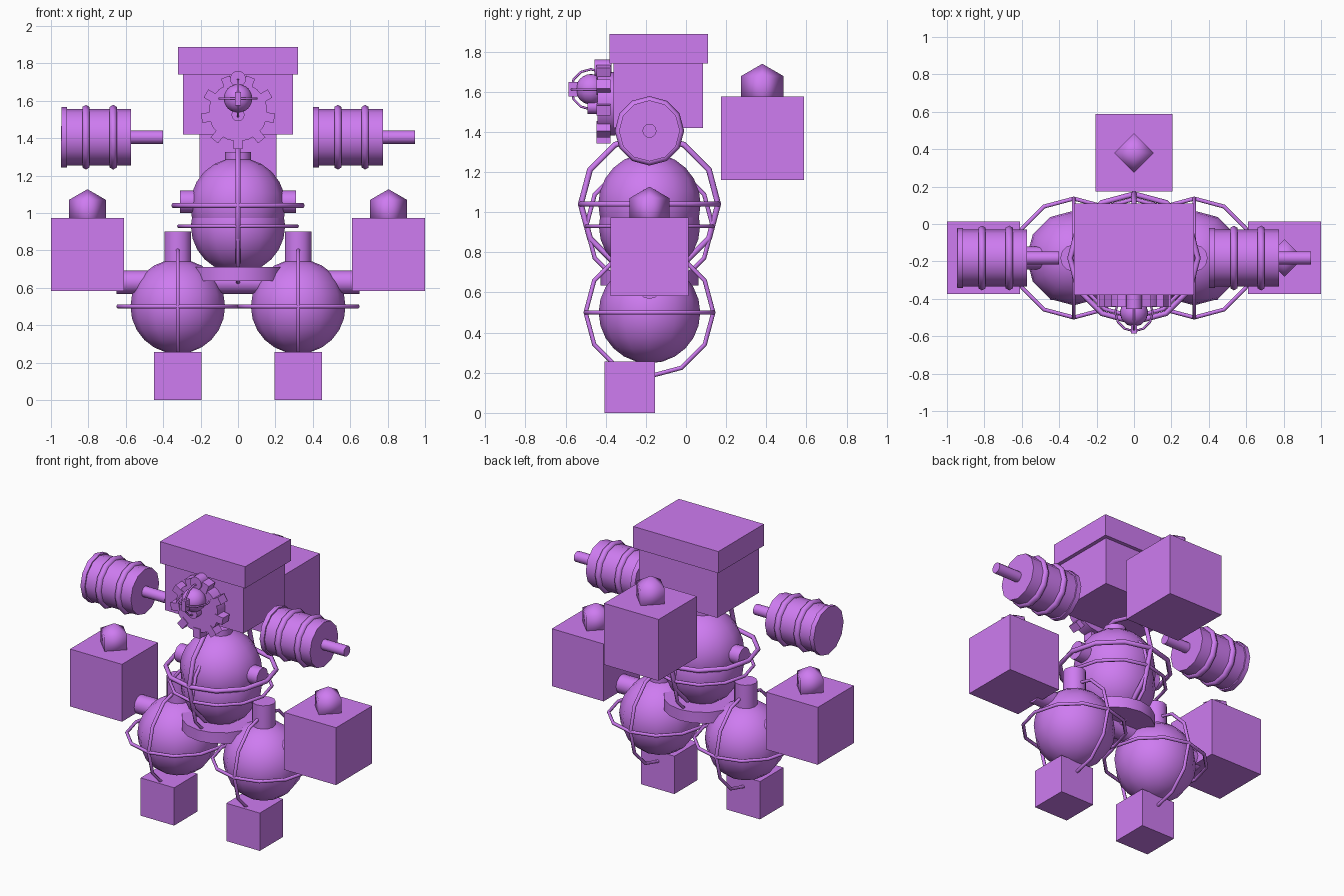
import bpy, math
from mathutils import Vector

if "Cube" in bpy.data.objects:
    bpy.data.objects.remove(bpy.data.objects["Cube"])

Y = -0.182  # common depth centre of the figure

mat = bpy.data.materials.new("violet")
mat.diffuse_color = (0.62, 0.2, 0.88, 1)
mat.use_nodes = True
mat.node_tree.nodes["Principled BSDF"].inputs["Base Color"].default_value = mat.diffuse_color
AXIS = {'X': (0, math.pi / 2, 0), 'Y': (math.pi / 2, 0, 0), 'Z': (0, 0, 0)}


def finish(name, smooth=None):
    o = bpy.context.object
    o.name = name
    o.data.materials.append(mat)
    if smooth == 'all':
        bpy.ops.object.shade_smooth()
    elif smooth:
        bpy.ops.object.shade_smooth_by_angle(angle=math.radians(smooth))
    return o


def box(name, x, y, z):
    lo, hi = Vector((x[0], y[0], z[0])), Vector((x[1], y[1], z[1]))
    bpy.ops.mesh.primitive_cube_add(size=1, location=(lo + hi) / 2)
    bpy.context.object.scale = hi - lo
    return finish(name)


def cyl(name, r, start, end, centre, axis='Z', sides=12):
    """Cylinder between two positions along an axis; centre gives the other coordinates."""
    i = 'XYZ'.index(axis)
    loc = list(centre)
    loc[i] = (start + end) / 2
    bpy.ops.mesh.primitive_cylinder_add(vertices=sides, radius=r, depth=end - start,
                                        location=loc, rotation=AXIS[axis])
    return finish(name, 40)


def ring(name, R, r, loc, axis='Z'):
    bpy.ops.mesh.primitive_torus_add(major_segments=12, minor_segments=6, major_radius=R,
                                     minor_radius=r, location=loc, rotation=AXIS[axis])
    return finish(name, 'all')


def ball(name, r, loc):
    bpy.ops.mesh.primitive_uv_sphere_add(segments=12, ring_count=12, radius=r, location=loc)
    return finish(name, 'all')


def caged_ball(name, r, R, t, loc):
    """Ball with one level and one upright hoop."""
    ball(name + "_ball", r, loc)
    ring(name + "_level_hoop", R, t, loc)
    ring(name + "_upright_hoop", R, t, loc, 'X')


def finial(name, r, loc):
    bpy.ops.mesh.primitive_uv_sphere_add(segments=4, ring_count=2, radius=r, location=loc)
    return finish(name, 'all')


# Head and lid
box("head", (-0.295, 0.295), (-0.36, 0.085), (1.42, 1.745))
box("head_lid", (-0.32, 0.32), (-0.38, 0.11), (1.74, 1.887))

# Backpack
box("backpack", (-0.205, 0.205), (0.175, 0.587), (1.16, 1.577))
finial("backpack_finial", 0.122, (0, 0.38, 1.617))

# Face gear with nine teeth
GZ = 1.54
cyl("gear_disc", 0.158, -0.44, -0.35, (0, 0, GZ), 'Y', 18)
for i in range(9):
    a = math.radians(-90 + 40 * i)
    bpy.ops.mesh.primitive_cube_add(size=1, rotation=(0, -a, 0),
                                    location=(0.165 * math.cos(a), -0.41, GZ + 0.165 * math.sin(a)))
    bpy.context.object.scale = (0.065, 0.07, 0.05)
    finish("gear_tooth")
cyl("gear_top_knob", 0.043, -0.455, -0.37, (0, 0, 1.717), 'Y')
cyl("gear_hub", 0.035, -0.49, -0.4, (0, 0, 1.525), 'Y')

# Nose
caged_ball("nose", 0.076, 0.1, 0.006, (0, -0.473, 1.612))
box("nose_tip", (-0.015, 0.015), (-0.585, -0.54), (1.575, 1.648))

# Torso: two overlapping caged balls, stubs and waist collar
caged_ball("chest", 0.255, 0.342, 0.015, (0, Y, 1.04))
caged_ball("belly", 0.252, 0.315, 0.011, (0, Y, 0.93))
cyl("neck_stub", 0.07, 1.15, 1.325, (0, Y, 0))
cyl("shoulder_stubs", 0.06, -0.31, 0.31, (0, Y, 1.06), 'X')
cyl("waist_collar", 0.245, 0.635, 0.71, (0, Y, 0), 'Z', 16)
cyl("hip_axle", 0.062, -0.65, 0.65, (0, Y, 0.63), 'X')

for side, s in (("left", -1), ("right", 1)):
    # Legs and feet
    x = 0.322 * s
    caged_ball(side + "_leg", 0.253, 0.318, 0.011, (x, Y, 0.5))
    cyl(side + "_leg_stub", 0.072, 0.65, 0.90, (x, Y, 0))
    box(side + "_foot", (x - 0.126, x + 0.126), (-0.406, -0.155), (0, 0.257))

    # Side boxes
    x = 0.805 * s
    box(side + "_side_box", (x - 0.195, x + 0.195), (-0.375, 0.013), (0.583, 0.973))
    finial(side + "_side_finial", 0.115, (x, Y, 1.012))

    # Barrels, both pointing the same way
    x = -0.945 if s < 0 else 0.402
    c = (0, Y, 1.405)
    cyl(side + "_barrel_cap", 0.161, x, x + 0.032, c, 'X')
    cyl(side + "_barrel", 0.152, x + 0.02, x + 0.373, c, 'X')
    cyl(side + "_barrel_nozzle", 0.035, x + 0.36, x + 0.545, c, 'X')
    for dx in (0.132, 0.278):
        ring(side + "_barrel_band", 0.151, 0.022, (x + dx, Y, 1.405), 'X')
